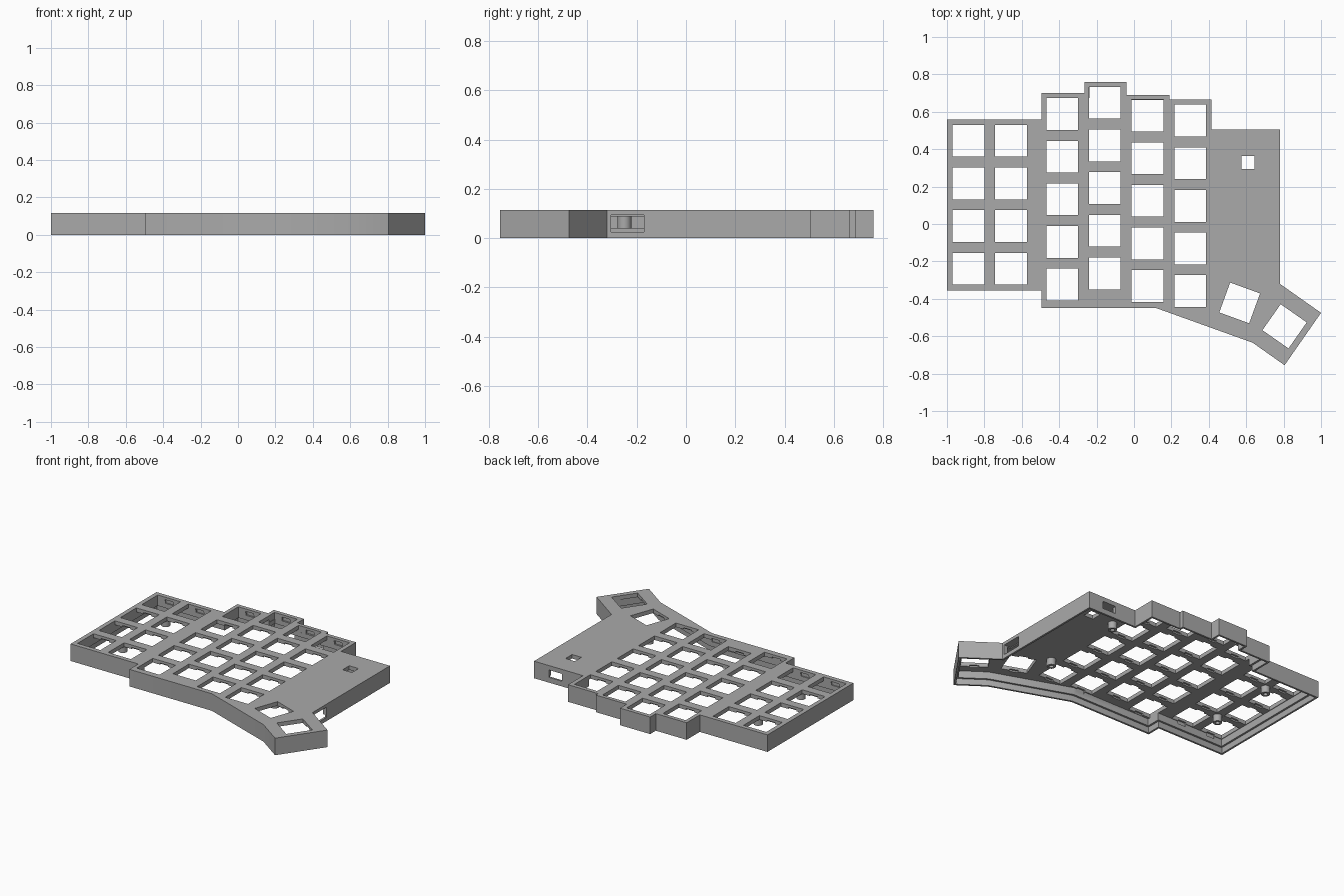
import bpy, bmesh, math
from mathutils import Vector, Matrix

cube = bpy.data.objects.get("Cube")
if cube:
    bpy.data.objects.remove(cube, do_unlink=True)

HEIGHT, PLATE_Z, LEDGE_Z = 0.115, 0.088, 0.04
WALL, LIP = 0.026, 0.013
KEY, PITCH = 0.17, 0.228

grey = bpy.data.materials.new("matte_grey")
grey.use_nodes = True
grey.diffuse_color = (0.4, 0.4, 0.4, 1)
grey.node_tree.nodes["Principled BSDF"].inputs["Base Color"].default_value = grey.diffuse_color

# Case outline, counter-clockwise
OUTLINE = [(-1, 0.56), (-1, -0.355), (-0.495, -0.355), (-0.495, -0.45), (0.12, -0.45),
           (0.635, -0.635), (0.805, -0.755), (1, -0.475), (0.78, -0.32), (0.78, 0.505),
           (0.415, 0.505), (0.415, 0.665), (0.19, 0.665), (0.19, 0.69), (-0.04, 0.69),
           (-0.04, 0.76), (-0.265, 0.76), (-0.265, 0.7), (-0.495, 0.7), (-0.495, 0.56)]


def inset(points, d):
    """Move every edge of a counter-clockwise outline inward by d."""
    result = []
    for i, p in enumerate(points):
        p = Vector(p)
        a = (p - Vector(points[i - 1])).normalized()
        b = (Vector(points[(i + 1) % len(points)]) - p).normalized()
        na, nb = Vector((-a.y, a.x)), Vector((-b.y, b.x))
        result.append(p + (na + nb) * d / (1 + na.dot(nb)))
    return result


def finish(name, bm):
    bmesh.ops.recalc_face_normals(bm, faces=bm.faces)
    mesh = bpy.data.meshes.new(name)
    bm.to_mesh(mesh)
    bm.free()
    mesh.materials.append(grey)
    obj = bpy.data.objects.new(name, mesh)
    bpy.context.collection.objects.link(obj)
    return obj


def prism(name, points, z0, z1):
    bm = bmesh.new()
    face = bm.faces.new([bm.verts.new((p[0], p[1], z0)) for p in points])
    top = bmesh.ops.extrude_face_region(bm, geom=[face])["geom"]
    bmesh.ops.translate(bm, vec=(0, 0, z1 - z0),
                        verts=[v for v in top if isinstance(v, bmesh.types.BMVert)])
    return finish(name, bm)


def boxes(name, items):
    """Join boxes given as (centre, size, turn in degrees)."""
    bm = bmesh.new()
    for centre, size, turn in items:
        matrix = (Matrix.Translation(centre) @ Matrix.Rotation(math.radians(turn), 4, 'Z')
                  @ Matrix.Diagonal((*size, 1)))
        bmesh.ops.create_cube(bm, size=1, matrix=matrix)
    return finish(name, bm)


def cut(target, cutter):
    cutter.hide_render = True
    mod = target.modifiers.new("cut", 'BOOLEAN')
    mod.operation, mod.solver, mod.object = 'DIFFERENCE', 'EXACT', cutter
    bpy.context.view_layer.objects.active = target
    bpy.ops.object.modifier_apply(modifier=mod.name)
    bpy.data.objects.remove(cutter, do_unlink=True)


# Key positions: (x, y of the top key, rows), then the two turned thumb keys
COLUMNS = [(-0.885, 0.445, 4), (-0.657, 0.445, 4), (-0.384, 0.588, 5),
           (-0.156, 0.648, 5), (0.072, 0.58, 5), (0.301, 0.553, 5)]
keys = [(x, y - r * PITCH, 0) for x, y, rows in COLUMNS for r in range(rows)]
keys += [(0.565, -0.422, -20), (0.805, -0.547, -35)]

# Hollow shell, open below, with a stepped rim
case = prism("keyboard_case", OUTLINE, 0, HEIGHT)
cut(case, prism("cavity_cutter", inset(OUTLINE, WALL), -0.1, PLATE_Z))
cut(case, prism("rim_cutter", inset(OUTLINE, LIP), -0.1, LEDGE_Z))

# Key openings, the small button window and the clip notches
openings = [((x, y, 0.12), (KEY, KEY, 0.1), t) for x, y, t in keys]
openings.append(((0.61, 0.328, 0.12), (0.07, 0.07, 0.1), 0))
cut(case, boxes("opening_cutter", openings))
cut(case, boxes("notch_cutter", [((x, y, 0.085), (0.06, KEY + 0.024, 0.026), t)
                                 for x, y, t in keys]))

# Side and back connector ports
cut(case, boxes("port_cutter", [((0.78, -0.237, 0.06), (0.1, 0.135, 0.068), 0),
                                ((0.62, 0.505, 0.06), (0.1, 0.1, 0.05), 0)]))

# Screw posts hanging from the plate
posts = []
for i, (x, y) in enumerate([(-0.771, 0.331), (-0.771, -0.125), (0.45, 0.331), (0.45, -0.25)]):
    parts = []
    for name, radius, z0, z1 in (("screw_post", 0.028, LEDGE_Z, 0.095), ("screw_hole", 0.014, 0, 0.085)):
        ring = [(x + radius * math.cos(k * math.tau / 24), y + radius * math.sin(k * math.tau / 24))
                for k in range(24)]
        parts.append(prism(f"{name}_{i + 1}", ring, z0, z1))
    cut(*parts)
    posts.append(parts[0])

# Smooth the gentle bends, keep the corners sharp
for obj in [case] + posts:
    bpy.ops.object.select_all(action='DESELECT')
    obj.select_set(True)
    bpy.context.view_layer.objects.active = obj
    bpy.ops.object.shade_smooth_by_angle(angle=math.radians(30))
